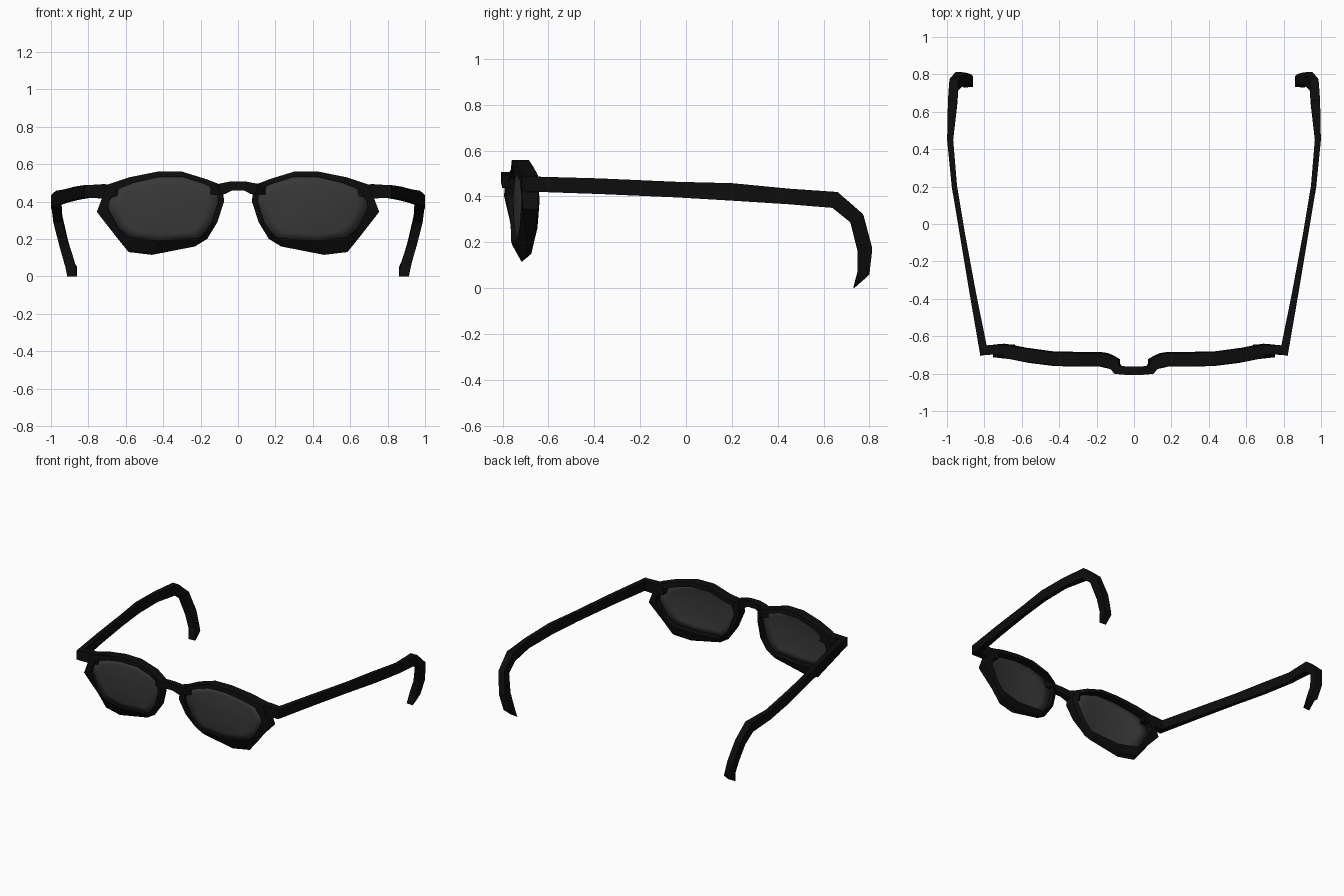
import bpy
import bmesh
from mathutils import Vector

cube = bpy.data.objects.get("Cube")
if cube:
    bpy.data.objects.remove(cube)


def material(name, color, roughness):
    m = bpy.data.materials.new(name)
    m.use_nodes = True
    m.diffuse_color = color
    bsdf = m.node_tree.nodes["Principled BSDF"]
    bsdf.inputs["Base Color"].default_value = color
    bsdf.inputs["Roughness"].default_value = roughness
    return m


BLACK = material("frame black", (0.004, 0.004, 0.004, 1), 0.6)
GREY = material("lens grey", (0.04, 0.04, 0.04, 1), 0.5)


def finish(bm, name, mat):
    bmesh.ops.recalc_face_normals(bm, faces=bm.faces)
    mesh = bpy.data.meshes.new(name)
    bm.to_mesh(mesh)
    bm.free()
    mesh.materials.append(mat)
    ob = bpy.data.objects.new(name, mesh)
    bpy.context.collection.objects.link(ob)
    return ob


def bridge_rings(bm, rings, closed=False):
    """Join consecutive rings of vertices with quads."""
    pairs = list(zip(rings, rings[1:]))
    if closed:
        pairs.append((rings[-1], rings[0]))
    for a, b in pairs:
        n = len(a)
        for i in range(n):
            j = (i + 1) % n
            bm.faces.new((a[i], a[j], b[j], b[i]))


def bar(name, stations, axis, side, tip=None):
    """Rectangular bar along (x, y, z, half width, half height) stations."""
    pts = [Vector((s[0] * side, s[1], s[2])) for s in stations]
    bm = bmesh.new()
    rings = []
    for i, p in enumerate(pts):
        t = (pts[min(i + 1, len(pts) - 1)] - pts[max(i - 1, 0)]).normalized()
        u = (axis - t * axis.dot(t)).normalized()
        v = t.cross(u)
        w, h = stations[i][3:]
        rings.append([bm.verts.new(p + u * w * a + v * h * b)
                      for a, b in ((-1, -1), (1, -1), (1, 1), (-1, 1))])
    if tip:
        tip(rings[-1], pts[-1])
    bridge_rings(bm, rings)
    bm.faces.new(rings[0])
    bm.faces.new(rings[-1])
    return finish(bm, name, BLACK)


def slanted_tip(ring, centre):
    for v in ring:
        v.co.z = 0.0 if v.co.y < centre.y else 0.05


def curve_y(x):
    """Wrap of the front frame: steps forward at the nose, back at the outside."""
    knots = ((0.06, -0.765), (0.15, -0.725), (0.40, -0.725), (0.56, -0.705), (0.68, -0.68), (0.80, -0.68))
    for (x0, y0), (x1, y1) in zip(knots, knots[1:]):
        if x <= x1:
            return y0 + (y1 - y0) * (x - x0) / (x1 - x0)
    return knots[-1][1]


# Paired outer and inner outlines of one rim, (x, z)
OUTER = ((0.08, 0.485), (0.17, 0.52), (0.30, 0.56), (0.43, 0.56), (0.58, 0.53),
         (0.70, 0.49), (0.73, 0.41), (0.755, 0.345), (0.65, 0.21), (0.585, 0.13),
         (0.46, 0.115), (0.23, 0.16), (0.165, 0.20), (0.11, 0.29), (0.075, 0.40))
INNER = ((0.115, 0.465), (0.18, 0.495), (0.29, 0.53), (0.43, 0.53), (0.56, 0.50),
         (0.65, 0.465), (0.69, 0.40), (0.695, 0.365), (0.64, 0.26), (0.58, 0.21),
         (0.43, 0.19), (0.21, 0.205), (0.175, 0.24), (0.14, 0.29), (0.105, 0.40))


def rim(name, side):
    bm = bmesh.new()
    rings = []
    for (xo, zo), (xi, zi) in zip(OUTER, INNER):
        yo, yi = curve_y(xo), curve_y(xi)
        # the lower rim slopes back underneath
        slope = 0.035 * min(1, max(0, (0.36 - zo) / 0.2))
        section = ((xo, yo - 0.035 + slope, zo), (xo, yo + 0.035, zo),
                   (xi, yi + 0.04, zi), (xi, yi - 0.038, zi))
        if slope > 0.02:
            section = (section[0], (xo, yo + 0.025, zo + 0.02)) + section[2:]
        rings.append([bm.verts.new((x * side, y, z)) for x, y, z in section])
    bridge_rings(bm, rings, closed=True)
    return finish(bm, name, BLACK)


def lens(name, side):
    """Slightly domed pane built from shrinking copies of the inner outline."""
    cx, cz = 0.40, 0.36
    bm = bmesh.new()
    rings = []
    for k in (1.0, 0.8, 0.55, 0.28):
        ring = []
        for x, z in INNER:
            px, pz = cx + (x - cx) * k, cz + (z - cz) * k
            y = max(curve_y(px), -0.74) - 0.012 - 0.015 * (1 - k * k)
            ring.append(bm.verts.new((px * side, y, pz)))
        rings.append(ring)
    bridge_rings(bm, rings)
    bm.faces.new(rings[-1])
    ob = finish(bm, name, GREY)
    for p in ob.data.polygons:
        p.use_smooth = True
    thick = ob.modifiers.new("thickness", "SOLIDIFY")
    thick.thickness = 0.006
    thick.offset = 0
    return ob


# Temple path: hinge, long arm, bend behind the ear, hooked tip
TEMPLE = ((0.80, -0.70, 0.455, 0.022, 0.033), (0.86, -0.38, 0.445, 0.017, 0.034),
          (0.92, -0.04, 0.43, 0.014, 0.034), (0.96, 0.20, 0.42, 0.014, 0.038),
          (0.983, 0.45, 0.40, 0.016, 0.034), (0.97, 0.65, 0.385, 0.025, 0.036),
          (0.963, 0.745, 0.305, 0.024, 0.032), (0.93, 0.78, 0.17, 0.025, 0.032),
          (0.90, 0.775, 0.07, 0.027, 0.026), (0.887, 0.76, 0.02, 0.027, 0.03))
# Hinge block from the rim's outer corner
END_PIECE = ((0.64, -0.675, 0.46, 0.03, 0.03), (0.72, -0.672, 0.455, 0.025, 0.038),
             (0.82, -0.675, 0.453, 0.026, 0.034))

for side, word in ((1, "left"), (-1, "right")):
    rim(word + "_rim", side)
    lens(word + "_lens", side)
    bar(word + "_temple", TEMPLE, Vector((1, 0, 0)), side, slanted_tip)
    bar(word + "_end_piece", END_PIECE, Vector((0, 1, 0)), side)

# Arched nose bridge
half = ((0.13, -0.725, 0.465, 0.03, 0.025), (0.085, -0.78, 0.468, 0.025, 0.03),
        (0.035, -0.785, 0.484, 0.022, 0.024))
bar("nose_bridge", half + tuple((-s[0],) + s[1:] for s in reversed(half)),
    Vector((0, 1, 0)), 1)
